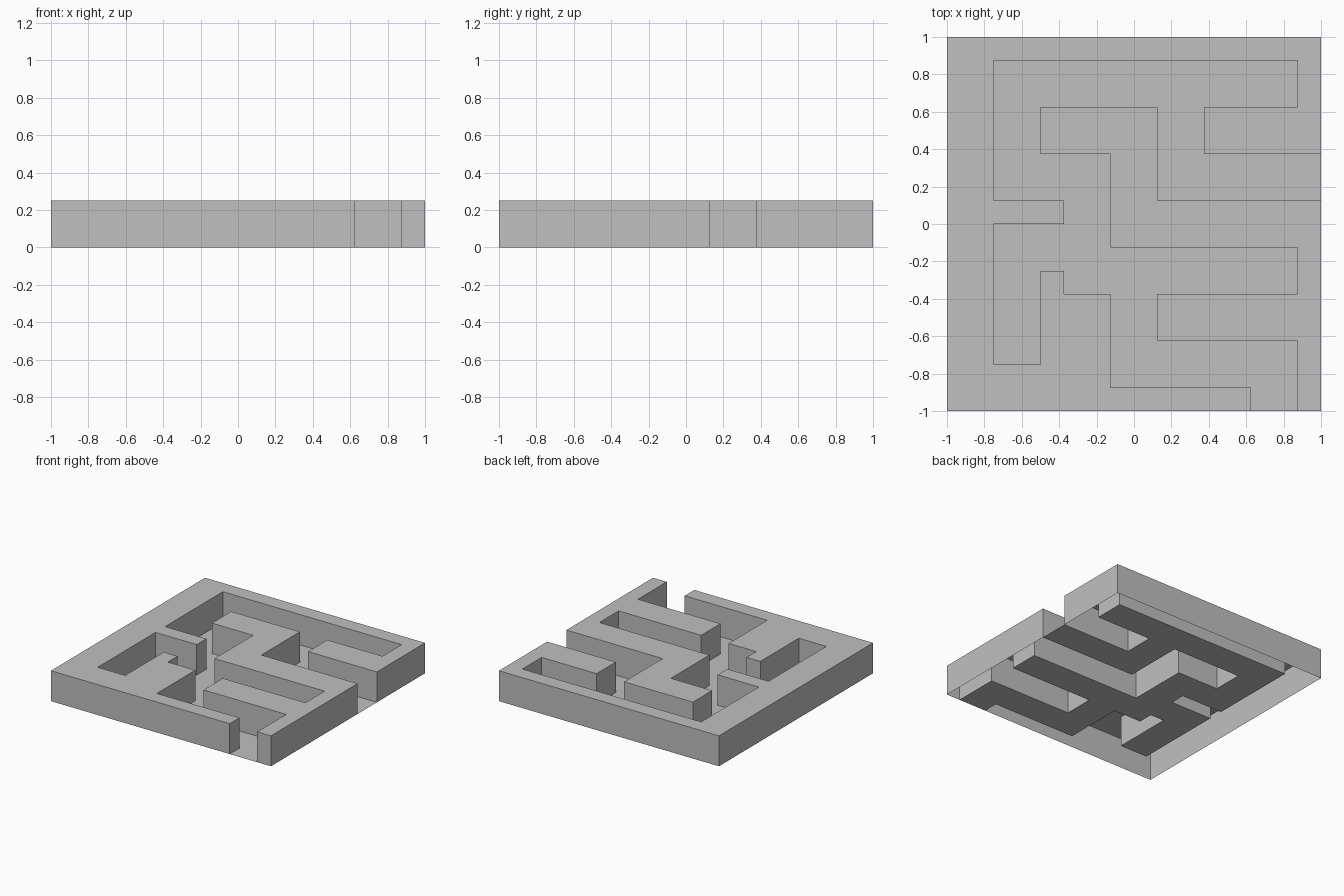
import bpy
import bmesh

if "Cube" in bpy.data.objects:
    bpy.data.objects.remove(bpy.data.objects["Cube"])

HEIGHT = 0.25
U = 0.125  # maze grid unit

grey = bpy.data.materials.new("plain grey")
grey.diffuse_color = (0.53, 0.53, 0.53, 1.0)
grey.use_nodes = True
grey.node_tree.nodes["Principled BSDF"].inputs["Base Color"].default_value = grey.diffuse_color

# Channel outline in grid units: left side from the front opening to the right opening
left_bank = [(5, -8), (5, -7), (-1, -7), (-1, -3), (-3, -3), (-3, -2), (-4, -2),
             (-4, -6), (-6, -6), (-6, 0), (-3, 0), (-3, 1), (-6, 1), (-6, 7),
             (7, 7), (7, 5), (3, 5), (3, 3), (8, 3)]
# Right side, back from the right opening to the front opening
right_bank = [(8, 1), (1, 1), (1, 5), (-4, 5), (-4, 3), (-1, 3), (-1, -1),
              (7, -1), (7, -3), (1, -3), (1, -5), (7, -5), (7, -8)]


def make_part(name, outline, z, wall_depth=0.0):
    """Flat face from a counter-clockwise outline, with optional walls hanging below."""
    bm = bmesh.new()
    upper = [bm.verts.new((x * U, y * U, z)) for x, y in outline]
    bm.faces.new(upper)
    if wall_depth:
        lower = [bm.verts.new((x * U, y * U, z - wall_depth)) for x, y in outline]
        n = len(outline)
        for i in range(n):
            j = (i + 1) % n
            bm.faces.new((upper[j], upper[i], lower[i], lower[j]))
    mesh = bpy.data.meshes.new(name)
    bm.to_mesh(mesh)
    bm.free()
    mesh.materials.append(grey)
    obj = bpy.data.objects.new(name, mesh)
    bpy.context.collection.objects.link(obj)
    return obj


# Wall blocks, open underneath
make_part("outer_maze_walls", left_bank + [(8, 8), (-8, 8), (-8, -8)], HEIGHT, HEIGHT)
make_part("inner_maze_walls", right_bank + [(8, -8)], HEIGHT, HEIGHT)

# Channel floor at ground level
make_part("maze_floor", (left_bank + right_bank)[::-1], 0.0)
